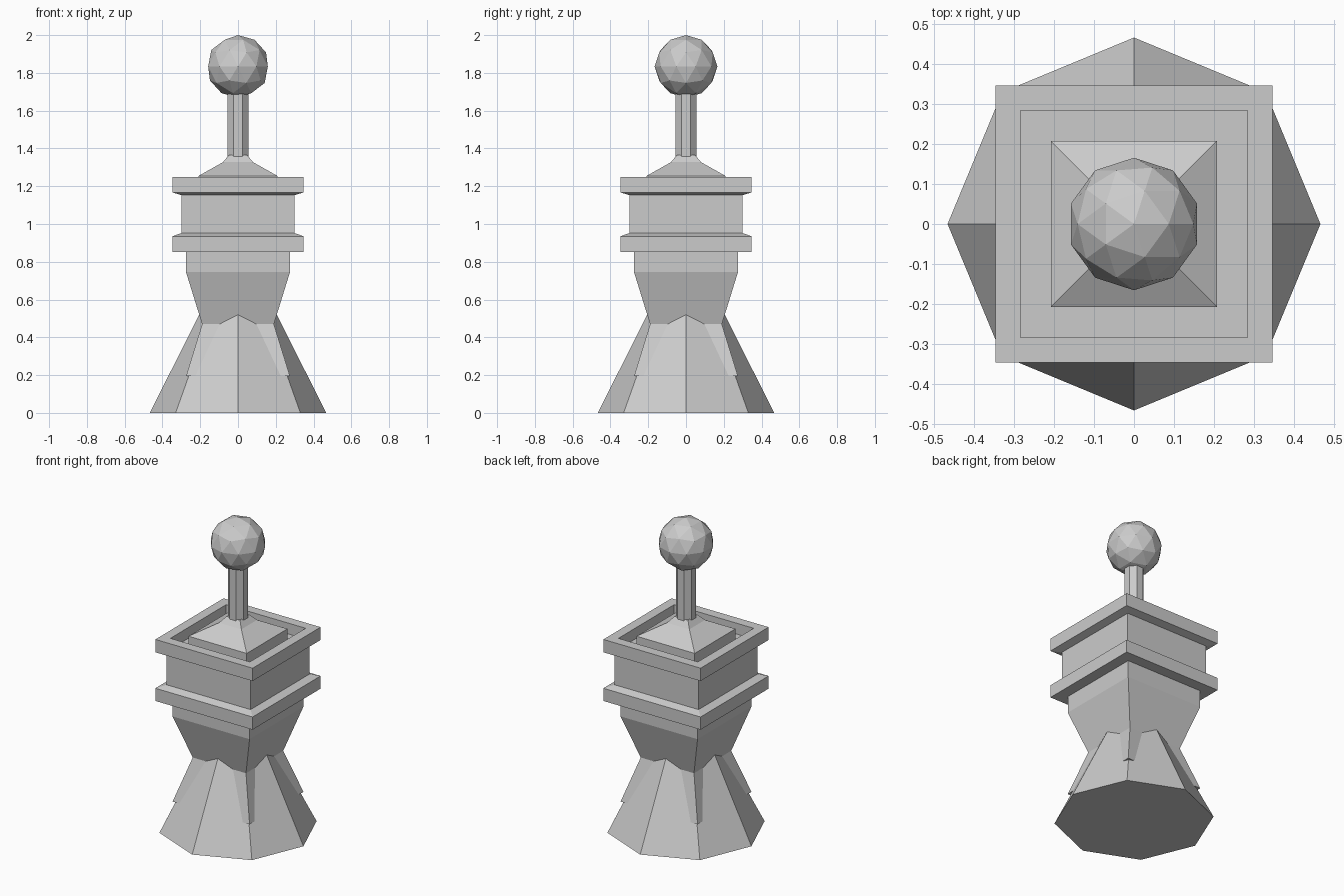
import bpy, bmesh
from math import pi, cos, sin

if "Cube" in bpy.data.objects:
    bpy.data.objects.remove(bpy.data.objects["Cube"])


def turned(name, sides, profile, flat_front=True):
    """Sweep a (half width, z) profile around z with few sides and cap both ends."""
    bm = bmesh.new()
    turn = pi / sides if flat_front else 0
    grow = 1 / cos(pi / sides) if flat_front else 1
    rings = []
    for w, z in profile:
        r = w * grow
        rings.append([bm.verts.new((r * cos(turn + 2 * pi * i / sides),
                                    r * sin(turn + 2 * pi * i / sides), z))
                      for i in range(sides)])
    for a, b in zip(rings, rings[1:]):
        for i in range(sides):
            j = (i + 1) % sides
            bm.faces.new((a[i], a[j], b[j], b[i]))
    bm.faces.new(rings[0][::-1])
    bm.faces.new(rings[-1])
    mesh = bpy.data.meshes.new(name)
    bm.to_mesh(mesh)
    bm.free()
    obj = bpy.data.objects.new(name, mesh)
    bpy.context.collection.objects.link(obj)
    return obj


# Eight-sided flared foot, corners on the axes
turned("foot", 8, [(0.467, 0), (0.165, 0.60)], flat_front=False)

# Square waisted stem; its lower corners poke through the foot
turned("stem", 4, [(0.275, 0.195), (0.19, 0.47), (0.275, 0.745), (0.275, 0.87)])

# Square block with two bands and a recessed top
turned("block", 4, [(0.347, 0.853), (0.347, 0.935), (0.30, 0.952),
                    (0.30, 1.153), (0.347, 1.167), (0.347, 1.25),
                    (0.284, 1.25), (0.284, 1.18)])

# Pyramid cap rising from the recess
turned("cap", 4, [(0.208, 1.17), (0.208, 1.255), (0.08, 1.327), (0.048, 1.365)])

# Eight-sided rod
turned("rod", 8, [(0.055, 1.30), (0.055, 1.75)])

# Faceted ball
bpy.ops.mesh.primitive_ico_sphere_add(subdivisions=2, radius=0.166, location=(0, 0, 1.834))
bpy.context.object.name = "ball"
